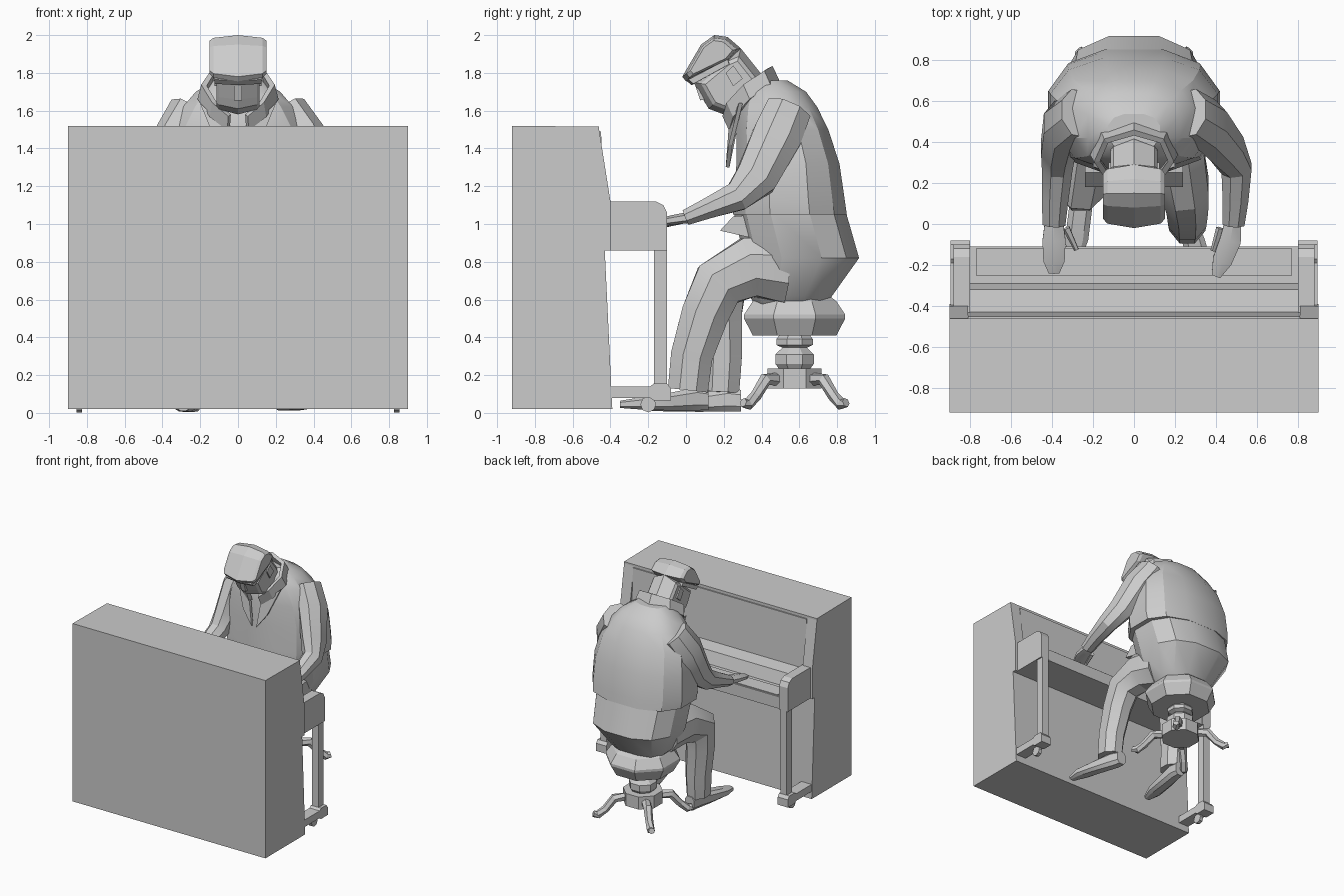
import bpy, bmesh, math
from mathutils import Vector

if "Cube" in bpy.data.objects:
    bpy.data.objects.remove(bpy.data.objects["Cube"])

grey = bpy.data.materials.new("plain grey")
grey.use_nodes = True
grey.diffuse_color = (0.6, 0.6, 0.6, 1)
grey.node_tree.nodes["Principled BSDF"].inputs["Base Color"].default_value = (0.6, 0.6, 0.6, 1)


def make(name, bm, smooth=False, thick=0):
    bmesh.ops.recalc_face_normals(bm, faces=bm.faces)
    mesh = bpy.data.meshes.new(name)
    bm.to_mesh(mesh)
    bm.free()
    mesh.materials.append(grey)
    obj = bpy.data.objects.new(name, mesh)
    bpy.context.collection.objects.link(obj)
    if thick:
        mod = obj.modifiers.new("thickness", "SOLIDIFY")
        mod.thickness, mod.offset = thick, 0
    if smooth:
        bpy.ops.object.select_all(action="DESELECT")
        bpy.context.view_layer.objects.active = obj
        obj.select_set(True)
        bpy.ops.object.shade_smooth_by_angle(angle=math.radians(28))
    return obj


def skin(name, rings, smooth=False):
    """Bridge equal rings of points and cap both ends."""
    bm = bmesh.new()
    rows = [[bm.verts.new(p) for p in ring] for ring in rings]
    n = len(rows[0])
    for a, b in zip(rows, rows[1:]):
        for i in range(n):
            j = (i + 1) % n
            bm.faces.new((a[i], a[j], b[j], b[i]))
    bm.faces.new(rows[0])
    bm.faces.new(rows[-1])
    return make(name, bm, smooth)


def tube(name, path, n=8, axis=None, power=1.0, smooth=True):
    """Loft along (x, y, z, half width, half depth); power < 1 squares the section."""
    pts = [Vector(p[:3]) for p in path]
    rings = []
    for k, p in enumerate(path):
        t = Vector(axis) if axis else pts[min(k + 1, len(pts) - 1)] - pts[max(k - 1, 0)]
        t.normalize()
        side = Vector((1, 0, 0))
        side = (side - t * side.dot(t)).normalized()
        up = side.cross(t)
        ring = []
        for i in range(n):
            a = 2 * math.pi * (i + 0.5) / n
            c, s = math.cos(a), math.sin(a)
            c = math.copysign(abs(c) ** power, c)
            s = math.copysign(abs(s) ** power, s)
            ring.append(pts[k] + side * c * p[3] + up * s * p[4])
        rings.append(ring)
    return skin(name, rings, smooth)


def prism(name, profile, layers):
    """Side profile of (y, z) repeated at (x, scale) layers."""
    cy = sum(p[0] for p in profile) / len(profile)
    cz = sum(p[1] for p in profile) / len(profile)
    return skin(name, [[(x, cy + (y - cy) * s, cz + (z - cz) * s) for y, z in profile]
                       for x, s in layers])


def slab(name, profile, x0, x1):
    return prism(name, profile, [(x0, 1), (x1, 1)])


def box(name, x0, x1, y0, y1, z0, z1):
    return slab(name, [(y0, z0), (y1, z0), (y1, z1), (y0, z1)], x0, x1)


def plate(name, points, thick):
    bm = bmesh.new()
    bm.faces.new([bm.verts.new(p) for p in points])
    return make(name, bm, thick=thick)


def lathe(name, y, profile, n=8):
    return tube(name, [(0, y, z, r, r) for r, z in profile], n, axis=(0, 0, 1), smooth=False)


# Upright piano case
slab("piano_case", [(-.92, .02), (-.92, 1.52), (-.46, 1.515), (-.46, .86), (-.43, .86), (-.39, .02)], -.9, .9)
box("key_bed", -.81, .81, -.46, -.11, .86, .96)
box("key_plate", -.77, .77, -.25, -.12, .96, .968)
slab("fall_board", [(-.46, .96), (-.29, .96), (-.32, 1.06), (-.46, 1.08)], -.81, .81)
slab("front_panel", [(-.46, 1.08), (-.43, 1.08), (-.45, 1.49), (-.46, 1.49)], -.81, .81)
for s, tag in ((1, "left"), (-1, "right")):
    slab(tag + "_cheek", [(-.46, 1.5), (-.40, 1.12), (-.40, .86), (-.46, .86)], s * .81, s * .9)
    slab(tag + "_piano_arm", [(-.46, .86), (-.46, 1.12), (-.16, 1.12), (-.12, 1.10), (-.10, 1.06), (-.10, .86)],
         s * .80, s * .88)
    box(tag + "_piano_leg", s * .81, s * .87, -.17, -.10, .13, .86)
    slab(tag + "_piano_foot", [(-.40, .08), (-.40, .14), (-.19, .14), (-.17, .155), (-.10, .155),
                               (-.08, .13), (-.08, .065), (-.17, .065), (-.19, .08)], s * .80, s * .895)
    caster = [(-.20 + .042 * math.cos(k * math.pi / 4), .045 + .042 * math.sin(k * math.pi / 4)) for k in range(8)]
    slab(tag + "_caster", caster, s * .825, s * .855)

# Stool
STOOL = .575
lathe("stool_seat", STOOL, [(.24, .41), (.29, .5), (.29, .52), (.24, .59), (.2, .62)])
lathe("stool_post", STOOL, [(.08, .22), (.11, .26), (.11, .31), (.07, .345), (.105, .36), (.105, .39), (.08, .42)])
lathe("stool_hub", STOOL, [(.155, .13), (.155, .235)])
for k in range(4):
    a = math.pi / 4 + k * math.pi / 2
    leg = [(.12, .18, .035), (.22, .175, .035), (.29, .09, .03), (.35, .045, .032), (.385, .055, .025)]
    tube("stool_leg_%d" % (k + 1), [(r * math.cos(a), STOOL + r * math.sin(a), z, w, w) for r, z, w in leg], 6,
         smooth=False)


def body(name, rows):
    """Rows of (z, front y, back y, half width)."""
    return tube(name, [(0, (f + b) / 2, z, w, (b - f) / 2) for z, f, b, w in rows], 12,
                axis=(0, 0, 1), power=.8)


# Torso: hips under a looser jacket
body("hips", [(.57, .36, .74, .20), (.62, .33, .78, .25), (.82, .30, .925, .36), (1.08, .24, .85, .38)])
body("jacket", [(1.05, .24, .86, .42), (1.12, .24, .85, .43), (1.32, .26, .82, .42), (1.50, .26, .76, .38),
                (1.62, .28, .70, .30), (1.70, .31, .64, .23), (1.76, .36, .54, .13)])
slab("jacket_flap", [(.18, .965), (.25, 1.04), (.5, 1.06), (.5, .90), (.33, .93)], -.24, .24)

# Head bent forward, with cap and ears
prism("head", [(.04, 1.75), (.09, 1.66), (.12, 1.61), (.2, 1.58), (.32, 1.58), (.44, 1.66), (.41, 1.78),
               (.29, 1.93), (.22, 1.90)], [(-.115, .68), (-.10, .8), (0, 1), (.10, .8), (.115, .68)])
prism("cap", [(-.02, 1.78), (.08, 1.95), (.15, 2.0), (.22, 1.99), (.29, 1.93), (.24, 1.87), (0, 1.755)],
      [(-.15, .72), (-.13, .86), (0, 1), (.13, .86), (.15, .72)])
prism("cap_peak", [(.0, 1.76), (.03, 1.735), (.24, 1.85), (.23, 1.88)], [(-.125, .9), (0, 1), (.125, .9)])
slab("nose", [(.05, 1.73), (.075, 1.655), (.12, 1.66)], -.02, .02)

# Limbs: left and right differ in pose
for s, tag in ((1, "left"), (-1, "right")):
    slab(tag + "_ear", [(.21, 1.80), (.25, 1.84), (.30, 1.77), (.25, 1.73)], s * .09, s * .125)
    plate(tag + "_lapel", [(s * .2, .29, 1.64), (s * .05, .235, 1.5), (s * .02, .22, 1.3), (s * .11, .235, 1.42)], .02)

left_arm = [(.27, .54, 1.60, .10, .13), (.36, .48, 1.46, .11, .14), (.45, .37, 1.24, .095, .12),
            (.50, .27, 1.145, .08, .085), (.495, .12, 1.085, .068, .06), (.485, 0, 1.035, .058, .045)]
right_arm = [(-.27, .54, 1.60, .10, .13), (-.35, .48, 1.46, .10, .14), (-.37, .37, 1.24, .09, .12),
             (-.375, .27, 1.145, .08, .085), (-.385, .12, 1.085, .07, .06), (-.39, 0, 1.035, .06, .045)]
tube("left_sleeve", left_arm)
tube("right_sleeve", right_arm)
tube("left_hand", [(.485, .02, 1.035, .045, .03), (.47, -.08, 1.02, .06, .025), (.43, -.18, 1.0, .055, .02),
                   (.40, -.255, .985, .025, .012)], 6)
tube("right_hand", [(-.39, .02, 1.035, .05, .03), (-.39, -.08, 1.02, .065, .025), (-.39, -.18, 1.0, .06, .02),
                    (-.39, -.24, .985, .03, .012)], 6)
tube("left_thumb", [(.42, -.02, 1.02, .02, .02), (.385, -.13, .99, .012, .012)], 5)
tube("right_thumb", [(-.33, -.02, 1.02, .02, .02), (-.28, -.125, .99, .012, .012)], 5)

tube("left_trouser", [(.17, .52, .76, .15, .19), (.21, .33, .77, .145, .17), (.25, .17, .68, .125, .15),
                      (.26, .10, .52, .11, .135), (.26, .03, .30, .10, .12), (.26, .01, .12, .095, .115)])
tube("right_trouser", [(-.17, .52, .76, .15, .19), (-.22, .34, .77, .145, .17), (-.26, .19, .68, .125, .15),
                       (-.26, .18, .52, .11, .125), (-.25, .19, .30, .10, .115), (-.245, .18, .11, .09, .11)])
tube("left_shoe", [(.35, -.35, .045, .03, .02), (.335, -.25, .05, .06, .033), (.29, -.08, .06, .06, .05),
                   (.24, .06, .075, .055, .065), (.23, .12, .07, .045, .058)], axis=(0, 1, 0), power=.7)
tube("right_shoe", [(-.29, -.18, .03, .03, .02), (-.28, -.08, .04, .06, .035), (-.26, .08, .055, .06, .052),
                    (-.24, .22, .07, .055, .065), (-.235, .29, .065, .045, .06)], axis=(0, 1, 0), power=.7)

# Upturned collar around the neck
half = [(.05, .24, 1.50), (.14, .26, 1.57), (.2, .34, 1.66), (.15, .44, 1.73)]
rim = half + [(0, .48, 1.755)] + [(-x, y, z) for x, y, z in reversed(half)]
bm = bmesh.new()
low = [bm.verts.new(p) for p in rim]
high = [bm.verts.new((x * .9, y - .035, z + .075)) for x, y, z in rim]
for i in range(len(rim) - 1):
    bm.faces.new((low[i], low[i + 1], high[i + 1], high[i]))
make("collar", bm, thick=.03)
